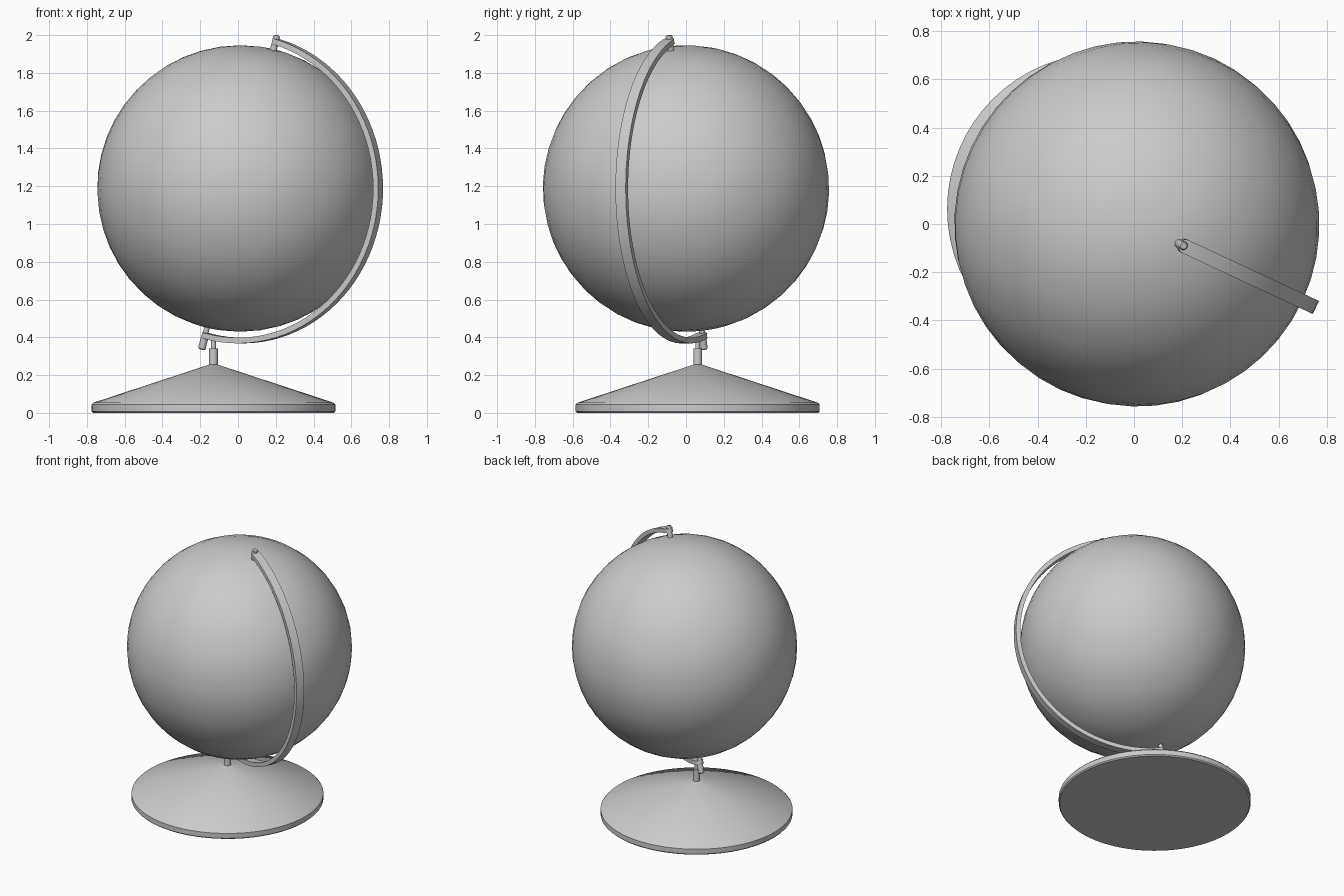
import bpy, bmesh, math
from mathutils import Matrix, Vector

if "Cube" in bpy.data.objects:
    bpy.data.objects.remove(bpy.data.objects["Cube"])

CENTER = Vector((0.012, 0.0, 1.188))
# Local Z is the tilted globe axis, local X points along the arm's bulge
TILT = (Matrix.Translation(CENTER) @ Matrix.Rotation(math.radians(-25), 4, 'Z')
        @ Matrix.Rotation(math.radians(14.8), 4, 'Y'))


def finish(name, bm, matrix):
    bmesh.ops.recalc_face_normals(bm, faces=bm.faces)
    mesh = bpy.data.meshes.new(name)
    bm.to_mesh(mesh)
    bm.free()
    obj = bpy.data.objects.new(name, mesh)
    bpy.context.collection.objects.link(obj)
    obj.matrix_world = matrix
    bpy.ops.object.select_all(action='DESELECT')
    obj.select_set(True)
    bpy.context.view_layer.objects.active = obj
    bpy.ops.object.shade_smooth_by_angle(angle=math.radians(30))
    return obj


def lathe(name, profile, segments, matrix):
    """Closed solid of revolution from (radius, z) points."""
    bm = bmesh.new()
    rings = []
    for r, z in profile:
        rings.append([bm.verts.new((r * math.cos(a), r * math.sin(a), z))
                      for a in (2 * math.pi * i / segments for i in range(segments))])
    for a, b in zip(rings, rings[1:]):
        for i in range(segments):
            j = (i + 1) % segments
            bm.faces.new((a[i], a[j], b[j], b[i]))
    bm.faces.new(rings[0])
    bm.faces.new(rings[-1])
    return finish(name, bm, matrix)


# Globe ball
bm = bmesh.new()
bmesh.ops.create_uvsphere(bm, u_segments=48, v_segments=24, radius=0.758)
finish("globe", bm, TILT)

# Half-circle arm: flat band with rounded ends
R_IN, R_OUT, HALF_W, END = 0.79, 0.82, 0.03, 91.2
CAP = math.degrees(HALF_W / R_OUT)
cap = [END - CAP + CAP * math.sin(math.radians(t)) for t in (85, 70, 50, 25, 0)]
body = [(END - CAP) * (1 - i / 24) for i in range(1, 48)]
angles = cap + body + [-a for a in reversed(cap)]
bm = bmesh.new()
sections = []
for deg in angles:
    over = max(0.0, (abs(deg) - (END - CAP)) / CAP)
    w = HALF_W * math.sqrt(max(0.0, 1 - over * over))
    c, s = math.cos(math.radians(deg)), math.sin(math.radians(deg))
    sections.append([bm.verts.new((r * c, y, r * s)) for r, y in
                     ((R_IN, -w), (R_OUT, -w), (R_OUT, w), (R_IN, w))])
for a, b in zip(sections, sections[1:]):
    for i in range(4):
        j = (i + 1) % 4
        bm.faces.new((a[i], a[j], b[j], b[i]))
bm.faces.new(sections[0])
bm.faces.new(sections[-1])
finish("meridian_arm", bm, TILT)

# Axis pins through the arm ends
lathe("top_pin", [(0.018, 0.74), (0.018, 0.832), (0.014, 0.838)], 20, TILT)
lathe("bottom_pin", [(0.016, -0.881), (0.02, -0.876), (0.02, -0.815),
                     (0.015, -0.815), (0.015, -0.74)], 20, TILT)

# Conical foot and stepped stem
FOOT = Matrix.Translation((-0.13, 0.062, 0))
lathe("base", [(0.638, 0), (0.646, 0.008), (0.646, 0.044), (0.636, 0.054),
               (0.024, 0.255)], 64, FOOT)
lathe("stem", [(0.023, 0.24), (0.023, 0.34), (0.013, 0.34), (0.013, 0.4)], 20, FOOT)
